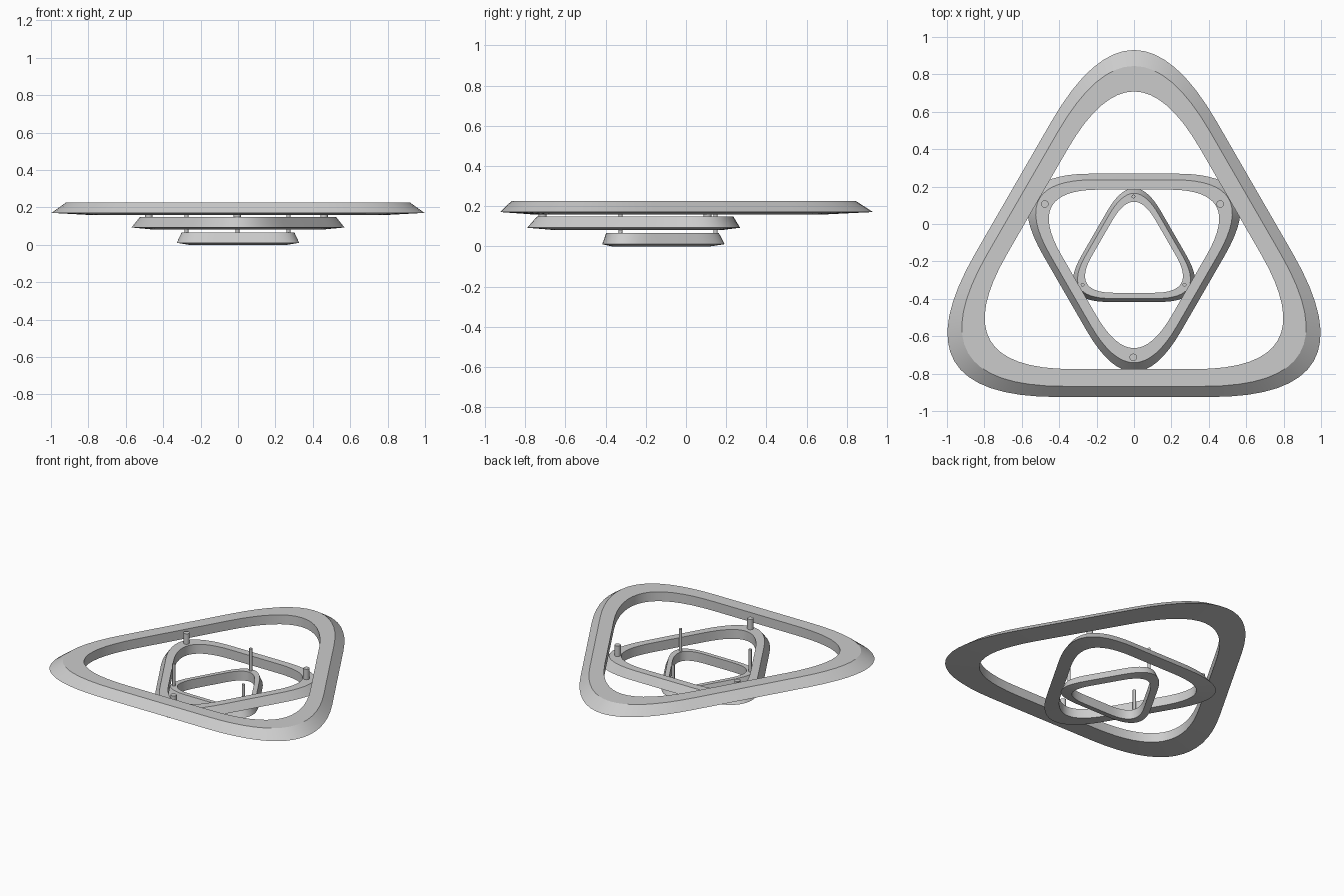
import bpy, bmesh
from mathutils import Vector
from math import sin, cos, pi

if "Cube" in bpy.data.objects:
    bpy.data.objects.remove(bpy.data.objects["Cube"])

SEG = 16  # segments per rounded corner


def outline():
    """Triangle with quadratic-curve corners, centroid at the origin, pointing +y."""
    c = [Vector((1.492 * cos(a), 1.492 * sin(a)))
         for a in (pi / 2, pi * 7 / 6, pi * 11 / 6)]
    pts = []
    for i in range(3):
        p0 = c[i].lerp(c[i - 1], 0.342)
        p2 = c[i].lerp(c[(i + 1) % 3], 0.342)
        for k in range(SEG + 1):
            s = k / SEG
            pts.append(p0 * (1 - s) ** 2 + c[i] * 2 * s * (1 - s) + p2 * s * s)
    return pts


def smooth(ob):
    bpy.ops.object.select_all(action='DESELECT')
    ob.select_set(True)
    bpy.context.view_layer.objects.active = ob
    bpy.ops.object.shade_smooth_by_angle(angle=0.5)


def ring(name, size, yc, z, direction):
    # cross-section: (scale of outline, height)
    profile = [(1.0, 0.011), (0.923, 0.066), (0.8, 0.066), (0.8, 0.0)]
    bm = bmesh.new()
    loops = []
    for s, h in profile:
        k = size * s * direction
        loops.append([bm.verts.new((p.x * k, yc + p.y * k, z + h)) for p in outline()])
    n = len(loops[0])
    for a in range(4):
        la, lb = loops[a], loops[(a + 1) % 4]
        for i in range(n):
            j = (i + 1) % n
            bm.faces.new((la[i], la[j], lb[j], lb[i]))
    bmesh.ops.recalc_face_normals(bm, faces=bm.faces)
    me = bpy.data.meshes.new(name)
    bm.to_mesh(me)
    bm.free()
    ob = bpy.data.objects.new(name, me)
    bpy.context.collection.objects.link(ob)
    smooth(ob)


def pin(name, x, y, r, z0, z1):
    bpy.ops.mesh.primitive_cylinder_add(vertices=20, radius=r, depth=z1 - z0,
                                        location=(x, y, (z0 + z1) / 2))
    ob = bpy.context.object
    ob.name = name
    smooth(ob)


# three stacked rings
ring("large_ring", 1.0, -0.179, 0.160, 1)
ring("middle_ring", 0.571, -0.157, 0.082, -1)
ring("small_ring", 0.328, -0.172, 0.0, 1)

# thick pins on the middle ring, thin pins on the small ring
for i, (x, y) in enumerate([(-0.477, 0.107), (0.460, 0.107), (-0.004, -0.713)]):
    pin(f"middle_pin_{i}", x, y, 0.020, 0.14, 0.222)
for i, (x, y) in enumerate([(-0.275, -0.325), (0.270, -0.325), (-0.003, 0.147)]):
    pin(f"small_pin_{i}", x, y, 0.010, 0.06, 0.222)
